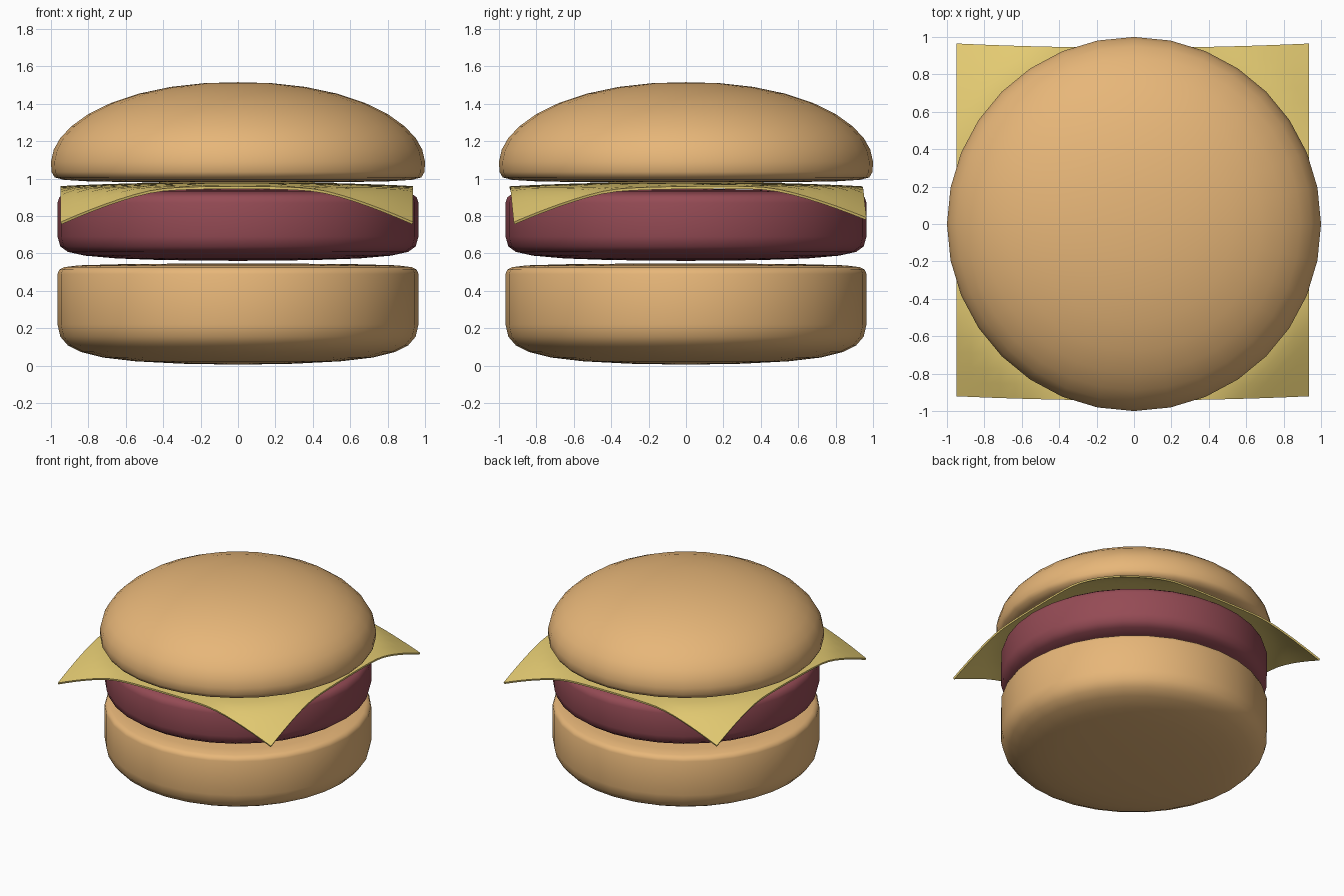
import bpy, bmesh, math

if "Cube" in bpy.data.objects:
    bpy.data.objects.remove(bpy.data.objects["Cube"])

def material(name, rgb):
    m = bpy.data.materials.new(name)
    m.diffuse_color = (*rgb, 1)
    m.use_nodes = True
    m.node_tree.nodes["Principled BSDF"].inputs["Base Color"].default_value = m.diffuse_color
    return m

def finish(name, bm, mat):
    bmesh.ops.recalc_face_normals(bm, faces=bm.faces)
    me = bpy.data.meshes.new(name)
    bm.to_mesh(me)
    bm.free()
    me.materials.append(mat)
    ob = bpy.data.objects.new(name, me)
    bpy.context.collection.objects.link(ob)
    for p in me.polygons:
        p.use_smooth = True
    return ob

def lathe(name, profile, mat, sides=32):
    """Revolve a (radius, z) profile whose ends lie on the axis."""
    bm = bmesh.new()
    vs = [bm.verts.new((r, 0, z)) for r, z in profile]
    es = [bm.edges.new(p) for p in zip(vs, vs[1:])]
    bmesh.ops.spin(bm, geom=vs + es, cent=(0, 0, 0), axis=(0, 0, 1),
                   angle=math.tau, steps=sides, use_merge=True)
    bmesh.ops.remove_doubles(bm, verts=bm.verts, dist=1e-4)
    return finish(name, bm, mat)

bread = material("bread", (0.80, 0.47, 0.19))
meat = material("meat", (0.30, 0.07, 0.09))
yellow = material("cheese", (0.78, 0.60, 0.17))

# Bottom bun
lathe("bottom_bun", [(0, 0.005), (0.3, 0.01), (0.55, 0.023), (0.72, 0.043), (0.84, 0.073),
      (0.91, 0.108), (0.95, 0.155), (0.965, 0.22), (0.965, 0.49), (0.955, 0.513),
      (0.93, 0.526), (0.85, 0.536), (0.6, 0.543), (0, 0.547)], bread)

# Patty
lathe("patty", [(0, 0.56), (0.4, 0.564), (0.65, 0.573), (0.82, 0.588), (0.91, 0.608),
      (0.95, 0.637), (0.965, 0.69), (0.965, 0.87), (0.955, 0.9), (0.93, 0.918),
      (0.85, 0.93), (0.6, 0.94), (0, 0.945)], meat)

# Top bun
lathe("top_bun", [(0, 0.978), (0.5, 0.98), (0.8, 0.985), (0.93, 0.993), (0.98, 1.006),
      (0.997, 1.035), (1.0, 1.09), (0.985, 1.155), (0.95, 1.217), (0.89, 1.28),
      (0.8, 1.345), (0.68, 1.404), (0.53, 1.454), (0.36, 1.49), (0.18, 1.51),
      (0, 1.515)], bread)

# Cheese slice: square sheet draped over the patty, corners drooping
def cheese_height(u, v):
    r = 0.943 * math.hypot(u, v)
    k = r - 1.03
    droop = 0.57 * 0.5 * (k + math.sqrt(k * k + 0.0015))
    return 0.982 - 0.024 * r * r - droop * 0.92 + 0.012 * v * u * u

N = 24
bm = bmesh.new()
bmesh.ops.create_grid(bm, x_segments=N, y_segments=N, size=1)
for vert in bm.verts:
    u, v = vert.co.x, vert.co.y
    vert.co = (0.9425 * u - 0.006, 0.943 * v + 0.022 * u * u, cheese_height(u, v))
cheese = finish("cheese_slice", bm, yellow)
solid = cheese.modifiers.new("thickness", "SOLIDIFY")
solid.thickness = 0.014
solid.offset = -1
bpy.context.view_layer.objects.active = cheese
cheese.select_set(True)
bpy.ops.object.modifier_apply(modifier=solid.name)
bpy.ops.object.shade_smooth_by_angle(angle=math.radians(40))
